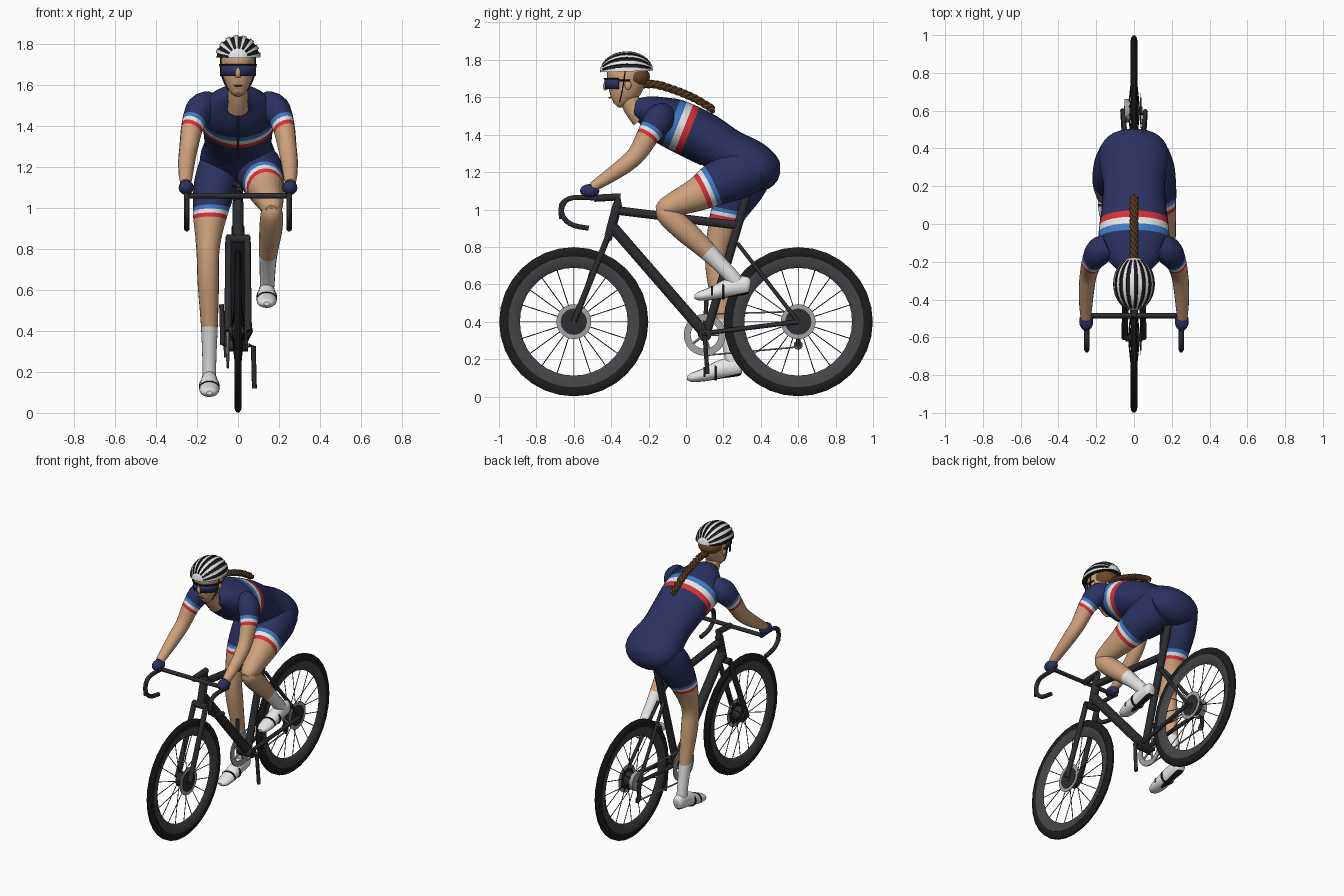
import bpy, bmesh, math
from mathutils import Vector, Matrix

if "Cube" in bpy.data.objects:
    bpy.data.objects.remove(bpy.data.objects["Cube"], do_unlink=True)


def material(name, *rgb):
    m = bpy.data.materials.new(name)
    m.use_nodes = True
    m.diffuse_color = (*rgb, 1)
    m.node_tree.nodes["Principled BSDF"].inputs["Base Color"].default_value = (*rgb, 1)
    return m


navy = material("navy cloth", .024, .032, .12)
skin = material("skin", .62, .36, .2)
charcoal = material("charcoal frame", .026, .026, .03)
black = material("black rubber", .012, .012, .013)
grey = material("dark grey rim", .06, .06, .065)
silver = material("silver metal", .36, .36, .37)
white = material("white", .8, .8, .8)
red = material("red stripe", .7, .03, .04)
blue = material("blue stripe", .05, .2, .58)
brown = material("brown hair", .15, .065, .022)
made = []


def finish(name, bm, *mats):
    bmesh.ops.recalc_face_normals(bm, faces=bm.faces)
    mesh = bpy.data.meshes.new(name)
    bm.to_mesh(mesh)
    bm.free()
    ob = bpy.data.objects.new(name, mesh)
    bpy.context.collection.objects.link(ob)
    for m in mats:
        mesh.materials.append(m)
    made.append(ob)
    return ob


def smooth_path(rings, steps):
    """Catmull-Rom interpolation of (x, y, z, half width, half depth) rings."""
    out = []
    last = len(rings) - 1
    for i in range(last):
        a, b, c, d = (rings[min(max(i + k, 0), last)] for k in (-1, 0, 1, 2))
        for s in range(steps):
            t = s / steps
            out.append([q + t * (r - p) / 2 + t * t * (p - 2.5 * q + 2 * r - u / 2)
                        + t ** 3 * (1.5 * (q - r) + (u - p) / 2)
                        for p, q, r, u in zip(a, b, c, d)])
    return out + [list(rings[-1])]


def loft(name, rings, mat, sides=16, steps=4):
    """Skin elliptical cross-sections placed along a path."""
    path = smooth_path(rings, steps)
    bm = bmesh.new()
    loops = []
    for i, (x, y, z, w, d) in enumerate(path):
        ahead = Vector(path[min(i + 1, len(path) - 1)][:3])
        t = (ahead - Vector(path[max(i - 1, 0)][:3])).normalized()
        side = Vector((0, 1, 0)) if abs(t.x) > .9 else Vector((1, 0, 0))
        side = (side - t * side.dot(t)).normalized()
        up = t.cross(side)
        turn = [math.tau * k / sides for k in range(sides)]
        loops.append([bm.verts.new(Vector((x, y, z)) + side * w * math.cos(a) + up * d * math.sin(a))
                      for a in turn])
    for p, q in zip(loops, loops[1:]):
        for k in range(sides):
            n = (k + 1) % sides
            bm.faces.new((p[k], p[n], q[n], q[k]))
    bm.faces.new(loops[0])
    bm.faces.new(loops[-1])
    return finish(name, bm, mat)


def tube(name, points, r, mat=charcoal, sides=10, steps=1):
    return loft(name, [(*p, r, r) for p in points], mat, sides, steps)


def bands(ob, start, axis, cuts, mats):
    """Cut the mesh across an axis and colour each slice."""
    start, axis = Vector(start), Vector(axis).normalized()
    bm = bmesh.new()
    bm.from_mesh(ob.data)
    for c in cuts:
        bmesh.ops.bisect_plane(bm, geom=bm.verts[:] + bm.edges[:] + bm.faces[:],
                               plane_co=start + axis * c, plane_no=axis)
    ob.data.materials.clear()
    for m in mats:
        ob.data.materials.append(m)
    for f in bm.faces:
        s = (f.calc_center_median() - start).dot(axis)
        f.material_index = sum(s > c for c in cuts)
    bm.to_mesh(ob.data)
    bm.free()


def ball(name, at, size, mat):
    bm = bmesh.new()
    bmesh.ops.create_uvsphere(bm, u_segments=16, v_segments=10, radius=1,
                              matrix=Matrix.Translation(at) @ Matrix.Diagonal((*size, 1)))
    return finish(name, bm, mat)


def revolve(name, profile, y, z, mat, seg=36):
    """Turn a closed (x, radius) profile around an axle."""
    bm = bmesh.new()
    rows = [[bm.verts.new((x, y + r * math.cos(math.tau * k / seg), z + r * math.sin(math.tau * k / seg)))
             for x, r in profile] for k in range(seg)]
    for k in range(seg):
        p, q = rows[k], rows[(k + 1) % seg]
        for j in range(len(profile)):
            n = (j + 1) % len(profile)
            bm.faces.new((p[j], p[n], q[n], q[j]))
    return finish(name, bm, mat)


def disc(name, x, y, z, inner, outer, mat, half=.004):
    return revolve(name, [(x - half, inner), (x + half, inner), (x + half, outer), (x - half, outer)], y, z, mat)


# Wheels
AXLE = .4
for end, y in (("front", -.6), ("rear", .6)):
    ring = [math.tau * k / 10 for k in range(10)]
    revolve(end + "_tyre", [(.018 * math.cos(a), .369 + .031 * math.sin(a)) for a in ring], y, AXLE, black, 32)
    revolve(end + "_rim", [(-.016, .35), (.016, .35), (.014, .31), (0, .288), (-.014, .31)], y, AXLE, grey)
    disc(end + "_hub", 0, y, AXLE, .004, .022, charcoal, .045)
    disc(end + "_hub_flange", 0, y, AXLE, .004, .05, charcoal, .028)
    disc(end + "_brake_rotor", .036, y, AXLE, .058, .093, silver, .002)
    disc(end + "_rotor_spider", .036, y, AXLE, .02, .07, charcoal)
    spokes = bmesh.new()
    for k in range(20):
        a = math.tau * k / 20
        out = Vector((0, math.cos(a), math.sin(a)))
        foot = out * .03 + Vector((.028 if k % 2 else -.028, 0, 0))
        line = out * .3 - foot
        place = Matrix.Translation(Vector((0, y, AXLE)) + foot + line / 2)
        bmesh.ops.create_cone(spokes, segments=5, radius1=.0025, radius2=.0025, depth=line.length,
                              matrix=place @ line.to_track_quat('Z', 'Y').to_matrix().to_4x4())
    finish(end + "_spokes", spokes, black)

# Frame
tube("head_tube", [(0, -.365, 1.03), (0, -.41, .86)], .027)
tube("down_tube", [(0, -.395, .91), (0, .1, .34)], .031)
tube("top_tube", [(0, -.37, .995), (0, .28, .915)], .024)
tube("seat_tube", [(0, .105, .32), (0, .335, 1.11)], .024)
tube("bottom_bracket", [(-.05, .1, .33), (.05, .1, .33)], .032)
tube("fork_crown", [(-.055, -.415, .85), (.055, -.415, .85)], .022)
loft("saddle", [(0, .14, 1.11, .014, .01), (0, .22, 1.115, .03, .015),
                (0, .34, 1.12, .055, .016), (0, .42, 1.13, .06, .014)], charcoal)

# Handlebar
tube("stem", [(0, -.35, 1.068), (0, -.49, 1.06)], .02)
tube("steerer", [(0, -.362, 1.02), (0, -.37, 1.065)], .02)
tube("handlebar", [(-.25, -.485, 1.06), (.25, -.485, 1.06)], .014)
DROP = [(-.47, 1.06), (-.58, 1.065), (-.64, 1.05), (-.665, 1), (-.65, .95), (-.6, .915), (-.52, .9)]
for side, s in (("left", 1), ("right", -1)):
    tube(side + "_fork_blade", [(s * .045, -.415, .86), (s * .05, -.6, .4)], .017)
    tube(side + "_seat_stay", [(s * .02, .275, .82), (s * .06, .6, .4)], .011)
    tube(side + "_chain_stay", [(s * .03, .11, .34), (s * .06, .6, .4)], .013)
    tube(side + "_bar_drop", [(s * .25, y, z) for y, z in DROP], .014, steps=3)
    tube(side + "_brake_lever", [(s * .25, -.63, 1.06), (s * .25, -.67, 1.03), (s * .25, -.672, .95)], .008, steps=3)

# Drivetrain
disc("chainring", -.05, .1, .33, .075, .112, silver)
disc("chainring_spider", -.05, .1, .33, .01, .035, charcoal)
for k in range(5):
    a = math.tau * k / 5
    tube("chainring_arm", [(-.05, .1, .33), (-.05, .1 + .08 * math.cos(a), .33 + .08 * math.sin(a))], .008, silver, 6)
disc("cassette", -.035, .6, AXLE, .01, .062, silver, .014)
tube("upper_chain", [(-.05, .1, .44), (-.045, .6, .455)], .005, silver, 6)
tube("lower_chain", [(-.05, .1, .22), (-.05, .6, .265)], .005, silver, 6)
tube("derailleur", [(-.06, .6, .38), (-.055, .6, .27)], .013)
disc("derailleur_pulley", -.05, .6, .275, .004, .024, grey)
tube("left_crank", [(.05, .1, .33), (.075, .1, .325), (.08, .115, .12)], .012)
tube("right_crank", [(-.05, .1, .33), (-.075, .1, .335), (-.08, .11, .53)], .012)

# Torso with a tricolour chest band
torso = loft("torso", [
    (0, -.275, 1.54, .055, .05), (0, -.2, 1.525, .13, .085), (0, -.11, 1.48, .185, .125),
    (0, -.02, 1.44, .185, .135), (0, .1, 1.38, .17, .135), (0, .22, 1.31, .165, .125),
    (0, .33, 1.25, .185, .13), (0, .41, 1.21, .175, .115), (0, .47, 1.185, .12, .08),
    (0, .497, 1.175, .03, .02)], navy, 28)
bands(torso, (0, 0, 0), (0, .93, -.37), (-.615, -.578, -.541, -.505), (navy, blue, white, red, navy))

# Zip laid along the chest
bpy.context.view_layer.update()
hits = [torso.ray_cast((0, -.27 + .025 * k, .5), (0, 0, 1)) for k in range(15)]
tube("front_zip", [h[1] for h in hits if h[0]], .005, grey, 6)

# Arms and gloves
for side, s in (("left", 1), ("right", -1)):
    arm = loft(side + "_arm", [
        (s * .13, -.11, 1.505, .06, .07), (s * .185, -.145, 1.48, .07, .08), (s * .222, -.2, 1.4, .055, .062),
        (s * .24, -.26, 1.3, .046, .05), (s * .25, -.33, 1.235, .042, .045),
        (s * .255, -.43, 1.165, .035, .035), (s * .255, -.5, 1.12, .027, .026)], skin)
    bands(arm, (s * .185, -.145, 1.48), (s * .037, -.055, -.08), (.07, .09, .11, .13),
          (navy, blue, white, red, skin))
    ball(side + "_glove", (s * .253, -.515, 1.1), (.037, .052, .036), navy)

# Raised left leg
thigh = loft("left_thigh", [
    (.085, .38, 1.21, .1, .11), (.1, .29, 1.19, .115, .13), (.12, .17, 1.14, .105, .118),
    (.14, .06, 1.08, .083, .09), (.158, -.06, 1.03, .064, .066), (.163, -.12, 1.005, .052, .05),
    (.163, -.155, .992, .025, .024)], skin, 20)
bands(thigh, (.1, .3, 1.2), (.06, -.43, -.2), (.175, .2, .225, .25), (navy, blue, white, red, skin))
shin = loft("left_shin", [
    (.164, -.135, 1.015, .035, .03), (.165, -.105, .975, .054, .056), (.16, -.01, .89, .056, .062),
    (.15, .09, .8, .047, .053), (.145, .17, .72, .04, .043), (.143, .25, .635, .036, .04),
    (.14, .28, .59, .034, .038)], skin)
bands(shin, (.15, .12, .78), (0, .7, -.7), (0,), (skin, white))

# Straight right leg
leg = loft("right_leg", [
    (-.085, .37, 1.22, .1, .11), (-.11, .3, 1.12, .105, .12), (-.135, .225, .98, .086, .094),
    (-.145, .18, .85, .063, .07), (-.147, .16, .75, .054, .058), (-.145, .17, .63, .052, .058),
    (-.14, .2, .44, .042, .046), (-.14, .235, .26, .034, .037), (-.14, .25, .15, .034, .038)], skin, 20)
bands(leg, (0, .22, .94), (0, -.2, -.98), (-.06, -.04, -.02, 0, .52), (navy, blue, white, red, skin, white))

# Shoes with dark soles and straps
for side, x, y, z in (("left", .14, .345, .595), ("right", -.14, .305, .16)):
    shoe = loft(side + "_shoe", [
        (x, y, z, .018, .02), (x, y - .02, z, .036, .048), (x, y - .11, z - .012, .042, .05),
        (x, y - .2, z - .042, .05, .036), (x, y - .27, z - .058, .04, .025), (x, y - .3, z - .062, .014, .01)], white)
    bands(shoe, (x, y, z), (0, -.22, .97), (-.031,), (black, white))
    for back, h in ((.14, .047), (.2, .037)):
        loft(side + "_shoe_strap", [(x, y - back, z - .2 * back, .051, h), (x, y - back - .012, z - .2 * back, .051, h)],
             black, steps=1)

# Head and face
loft("head", [
    (0, -.375, 1.558, .02, .018), (0, -.362, 1.575, .042, .045), (0, -.34, 1.62, .066, .08),
    (0, -.322, 1.67, .078, .098), (0, -.315, 1.73, .084, .108), (0, -.31, 1.79, .065, .085)], skin, 20)
loft("neck", [(0, -.32, 1.64, .05, .055), (0, -.285, 1.55, .048, .052), (0, -.235, 1.49, .055, .06)], skin, steps=3)
loft("nose", [(0, -.415, 1.695, .01, .012), (0, -.43, 1.66, .014, .016), (0, -.425, 1.64, .014, .01)], skin, 10)
ball("mouth", (0, -.407, 1.598, ), (.022, .008, .004), brown)
ball("back_hair", (0, -.275, 1.71), (.082, .082, .062), brown)
for s in (1, -1):
    ball("ear", (s * .078, -.31, 1.665), (.01, .018, .025), skin)
    tube("helmet_strap", [(s * .085, -.325, 1.74), (s * .076, -.34, 1.64), (s * .045, -.355, 1.575)], .004, black, 6, 3)
    tube("glasses_arm", [(s * .086, -.36, 1.69), (s * .084, -.3, 1.69)], .005, black, 6)

# Wraparound glasses
lens = bmesh.new()
arc = [math.radians(-75 + 10 * k) for k in range(16)]
edge = [[lens.verts.new((.09 * math.sin(a), -.335 - .1 * math.cos(a), z)) for a in arc] for z in (1.645, 1.7)]
for k in range(15):
    lens.faces.new((edge[0][k], edge[0][k + 1], edge[1][k + 1], edge[1][k]))
finish("glasses_lens", lens, navy).modifiers.new("thickness", 'SOLIDIFY').thickness = .008
tube("glasses_brow", [(.092 * math.sin(a), -.335 - .102 * math.cos(a), 1.7) for a in arc], .005, black, 6)

# Braid of three wound strands
SPINE = [(-.25, 1.67), (-.16, 1.668), (-.05, 1.635), (.05, 1.592), (.145, 1.535)]
line = smooth_path(SPINE, 10)
for strand in range(3):
    twist = [.75 * i + strand * math.tau / 3 for i in range(len(line))]
    tube("braid_strand", [(.012 * math.cos(a), y, z + .011 * math.sin(a)) for a, (y, z) in zip(twist, line)],
         .0125, brown, 8, 2)

# Ribbed helmet with sunken vents
bm = bmesh.new()
bmesh.ops.create_uvsphere(bm, u_segments=32, v_segments=14, radius=1, matrix=Matrix.Rotation(math.pi / 2, 4, 'X'))
low = [f for f in bm.faces if f.calc_center_median().z < 0]
bmesh.ops.delete(bm, geom=low, context='FACES')
bmesh.ops.holes_fill(bm, edges=[e for e in bm.edges if e.is_boundary])
vents = []
for f in bm.faces:
    c = f.calc_center_median()
    slot = int(math.atan2(c.z, c.x) / (math.pi / 16))
    if len(f.verts) > 4:
        f.material_index = 1
    elif slot % 2 and abs(c.y) < .86:
        vents.append(f)
        f.material_index = 1
bmesh.ops.inset_region(bm, faces=vents, thickness=.01, depth=-.06)
bmesh.ops.transform(bm, verts=bm.verts, matrix=Matrix.Translation((0, -.318, 1.738))
                    @ Matrix.Rotation(.03, 4, 'X') @ Matrix.Diagonal((.111, .142, .108, 1)))
finish("helmet", bm, white, black)

# Smooth shading with sharp edges kept
bpy.ops.object.select_all(action='DESELECT')
for ob in made:
    ob.select_set(True)
bpy.context.view_layer.objects.active = made[0]
bpy.ops.object.shade_smooth_by_angle(angle=math.radians(40))
